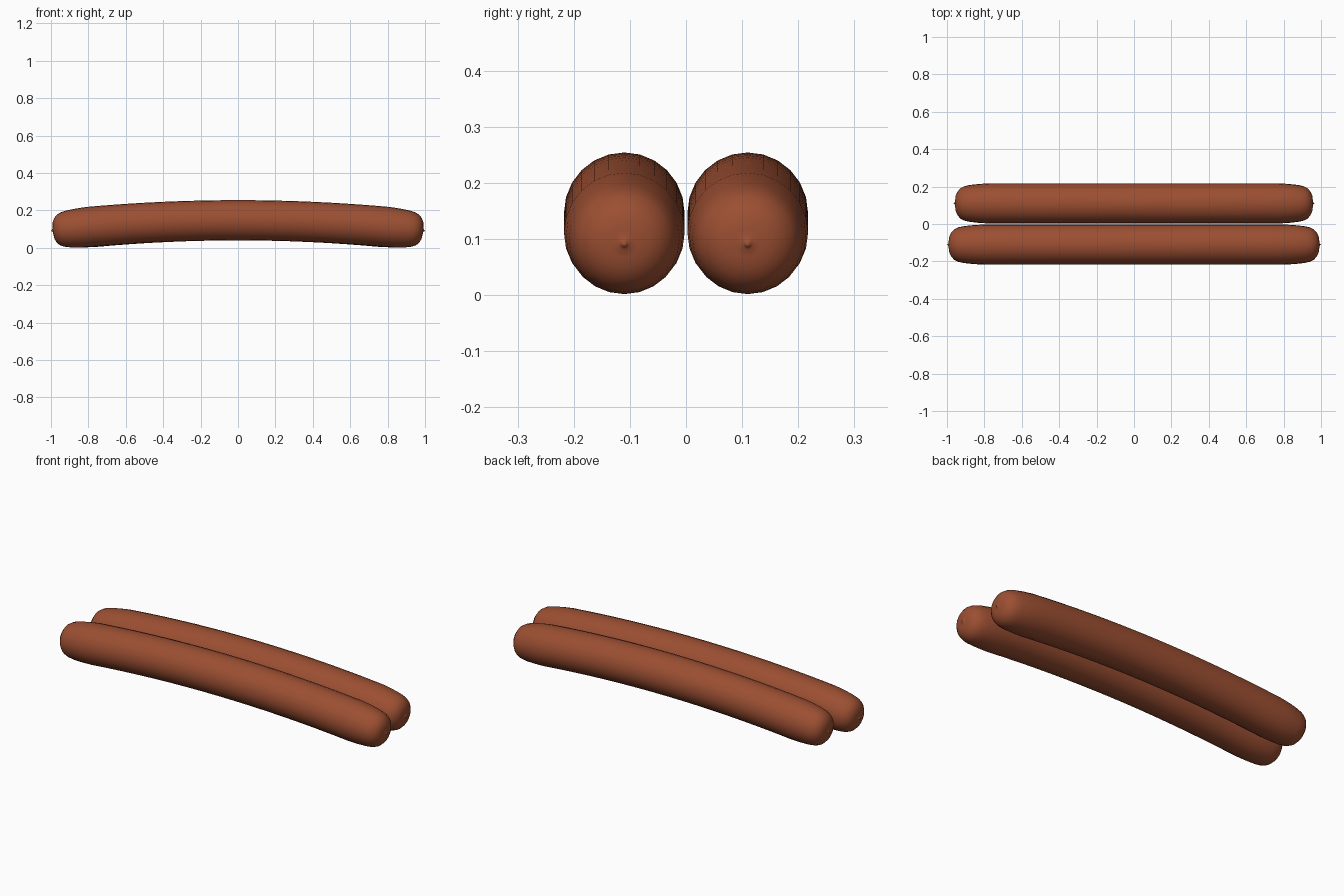
import bpy, bmesh, math
from mathutils import Vector

if "Cube" in bpy.data.objects:
    bpy.data.objects.remove(bpy.data.objects["Cube"])

casing = bpy.data.materials.new("sausage brown")
casing.diffuse_color = (0.33, 0.078, 0.032, 1)
casing.use_nodes = True
casing.node_tree.nodes["Principled BSDF"].inputs["Base Color"].default_value = casing.diffuse_color

SIDES = 24
# end profile: (x, radius), from where the body starts to taper to the pinched tip
END = [(0.8, 0.1075), (0.86, 0.104), (0.91, 0.0985), (0.94, 0.092), (0.962, 0.081),
       (0.977, 0.064), (0.986, 0.045), (0.989, 0.025), (0.990, 0.011), (0.994, 0.005)]
BODY = [(i * 0.1, 0.1075) for i in range(-7, 8)]
PROFILE = [(-x, r) for x, r in reversed(END)] + BODY + END


def spine(x):
    return 0.147 - 0.056 * x * x


def sausage(name, y, length):
    bm = bmesh.new()
    rings = []
    for x, r in PROFILE:
        # each ring stands square to the bent spine
        slope = math.atan(-0.112 * x) if abs(x) < 0.9 else math.atan(-0.1 * math.copysign(1, x))
        ring = []
        for i in range(SIDES):
            a = 2 * math.pi * i / SIDES
            up = r * math.sin(a)
            ring.append(bm.verts.new(((x - up * math.sin(slope)) * length,
                                      y + r * math.cos(a),
                                      spine(x) + up * math.cos(slope))))
        rings.append(ring)
    for a, b in zip(rings, rings[1:]):
        for i in range(SIDES):
            j = (i + 1) % SIDES
            bm.faces.new((a[i], a[j], b[j], b[i]))
    # pinched tips
    for ring, s in ((rings[0], -1), (rings[-1], 1)):
        tip = bm.verts.new((s * length, y, spine(1) - 0.002))
        for i in range(SIDES):
            bm.faces.new((ring[i], ring[(i + 1) % SIDES], tip))
    bmesh.ops.recalc_face_normals(bm, faces=bm.faces)
    for f in bm.faces:
        f.smooth = True
    me = bpy.data.meshes.new(name)
    bm.to_mesh(me)
    bm.free()
    me.materials.append(casing)
    ob = bpy.data.objects.new(name, me)
    bpy.context.collection.objects.link(ob)


sausage("front_sausage", -0.11, 1.0)
sausage("back_sausage", 0.11, 0.965)
